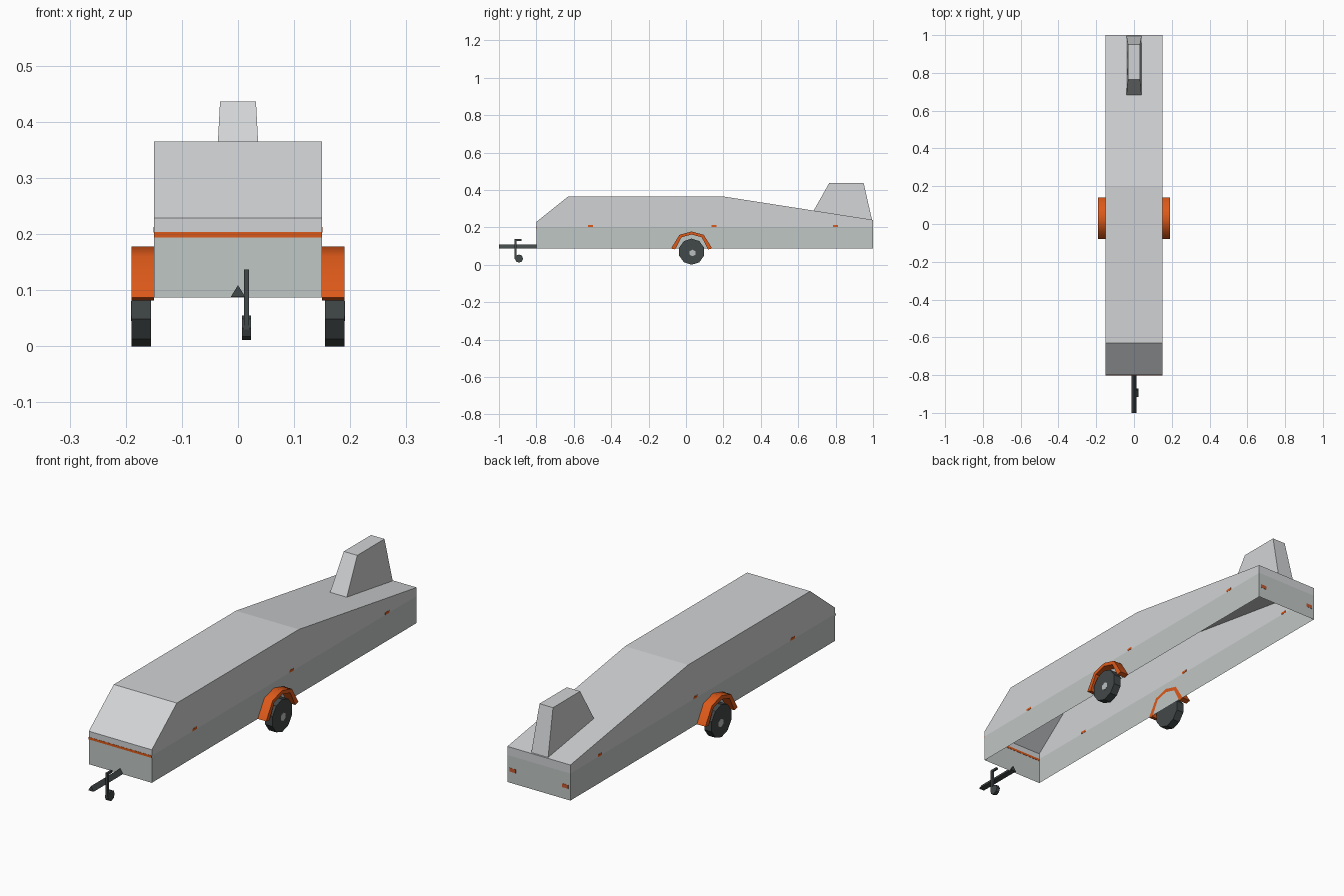
import bpy, bmesh, math
from mathutils import Matrix

if "Cube" in bpy.data.objects:
    bpy.data.objects.remove(bpy.data.objects["Cube"])

def material(name, rgb):
    m = bpy.data.materials.new(name)
    m.diffuse_color = (*rgb, 1)
    m.use_nodes = True
    m.node_tree.nodes["Principled BSDF"].inputs["Base Color"].default_value = m.diffuse_color
    return m

LID = material("light grey", (0.64, 0.65, 0.66))
BOX = material("mid grey", (0.53, 0.57, 0.56))
ORANGE = material("orange", (0.72, 0.10, 0.01))
DARK = material("dark rubber", (0.055, 0.065, 0.065))
METAL = material("hub grey", (0.5, 0.52, 0.52))
RED = material("lamp red orange", (0.55, 0.10, 0.03))

def finish(name, bm, mat, smooth=None):
    bmesh.ops.recalc_face_normals(bm, faces=bm.faces)
    me = bpy.data.meshes.new(name)
    bm.to_mesh(me)
    bm.free()
    me.materials.append(mat)
    ob = bpy.data.objects.new(name, me)
    bpy.context.collection.objects.link(ob)
    if smooth:
        bpy.context.view_layer.objects.active = ob
        ob.select_set(True)
        bpy.ops.object.shade_smooth_by_angle(angle=math.radians(smooth))
        ob.select_set(False)
    return ob

def extrude_x(name, profile, x0, x1, mat, open_bottom=False, smooth=None):
    """Extrude a y-z profile along x; the closing edge (last to first) may stay open."""
    bm = bmesh.new()
    a = [bm.verts.new((x0, y, z)) for y, z in profile]
    b = [bm.verts.new((x1, y, z)) for y, z in profile]
    bm.faces.new(a)
    bm.faces.new(b[::-1])
    n = len(profile)
    for i in range(n - 1 if open_bottom else n):
        j = (i + 1) % n
        bm.faces.new((a[i], b[i], b[j], a[j]))
    return finish(name, bm, mat, smooth)

def block(name, lo, hi, mat):
    (x0, y0, z0), (x1, y1, z1) = lo, hi
    return extrude_x(name, [(y0, z0), (y0, z1), (y1, z1), (y1, z0)], x0, x1, mat)

def disc(name, x0, x1, y, z, r, sides, mat):
    pts = [(y + r * math.cos(t), z + r * math.sin(t))
           for t in (2 * math.pi * i / sides - math.pi / 2 for i in range(sides))]
    return extrude_x(name, pts, x0, x1, mat)

# Hollow body: lower walls and sloping lid, open underneath
SEAM = 0.203
extrude_x("lower_body", [(-0.8, 0.087), (-0.8, SEAM), (1, SEAM), (1, 0.087)],
          -0.15, 0.15, BOX, open_bottom=True)
bm = bmesh.new()
bm.from_mesh(bpy.data.objects["lower_body"].data)
bmesh.ops.delete(bm, geom=[f for f in bm.faces if abs(f.normal.z) > 0.9], context='FACES_ONLY')
bm.to_mesh(bpy.data.objects["lower_body"].data)
bm.free()
extrude_x("lid", [(-0.8, SEAM), (-0.8, 0.229), (-0.63, 0.365), (0.2, 0.365), (1, 0.24), (1, SEAM)],
          -0.15, 0.15, LID, open_bottom=True)

# Tapered tail fin standing on the sloping lid
fin = extrude_x("tail_fin", [(0.68, 0.285), (0.765, 0.436), (0.95, 0.436), (0.995, 0.238)],
                -0.04, 0.04, LID)
for v in fin.data.vertices:
    if v.co.z > 0.4:
        v.co.x *= 0.8

# Wheels, hubs, mudguards and side marker lamps on both sides
outer = [(-0.08, 0.087), (-0.035, 0.16), (0.03, 0.178), (0.095, 0.16), (0.14, 0.087)]
inner = [(-0.058, 0.082), (-0.024, 0.147), (0.03, 0.162), (0.084, 0.147), (0.118, 0.082)]
for side, s in (("right", 1), ("left", -1)):
    disc("wheel_" + side, s * 0.155, s * 0.19, 0.03, 0.07, 0.07, 10, DARK)
    disc("hub_" + side, s * 0.188, s * 0.191, 0.035, 0.063, 0.018, 6, METAL)
    extrude_x("mudguard_" + side, outer + inner[::-1], s * 0.15, s * 0.19, ORANGE, smooth=45)
    for i, y in enumerate((-0.51, 0.15, 0.8)):
        block(f"side_lamp_{side}_{i}", (s * 0.149, y - 0.014, 0.203),
              (s * 0.151, y + 0.014, 0.213), ORANGE)
    block("rear_lamp_" + side, (s * 0.11, 0.998, 0.135), (s * 0.14, 1.0008, 0.151), RED)

# Thin coloured seam strip across the front
block("front_strip", (-0.15, -0.8008, 0.194), (0.15, -0.799, 0.204), ORANGE)

# Triangular drawbar
bm = bmesh.new()
ends = [[bm.verts.new((x, y, z)) for x, z in ((-0.013, 0.088), (0.013, 0.088), (0, 0.109))]
        for y in (-1, -0.79)]
bm.faces.new(ends[0])
bm.faces.new(ends[1])
for i in range(3):
    j = (i + 1) % 3
    bm.faces.new((ends[0][i], ends[0][j], ends[1][j], ends[1][i]))
finish("drawbar", bm, DARK)

# Jockey wheel with post, crank and small wheel
block("jockey_post", (0.011, -0.916, 0.03), (0.02, -0.906, 0.136), DARK)
block("jockey_crank", (0.011, -0.916, 0.128), (0.02, -0.88, 0.137), DARK)
disc("jockey_wheel", 0.007, 0.023, -0.893, 0.033, 0.022, 8, DARK)
